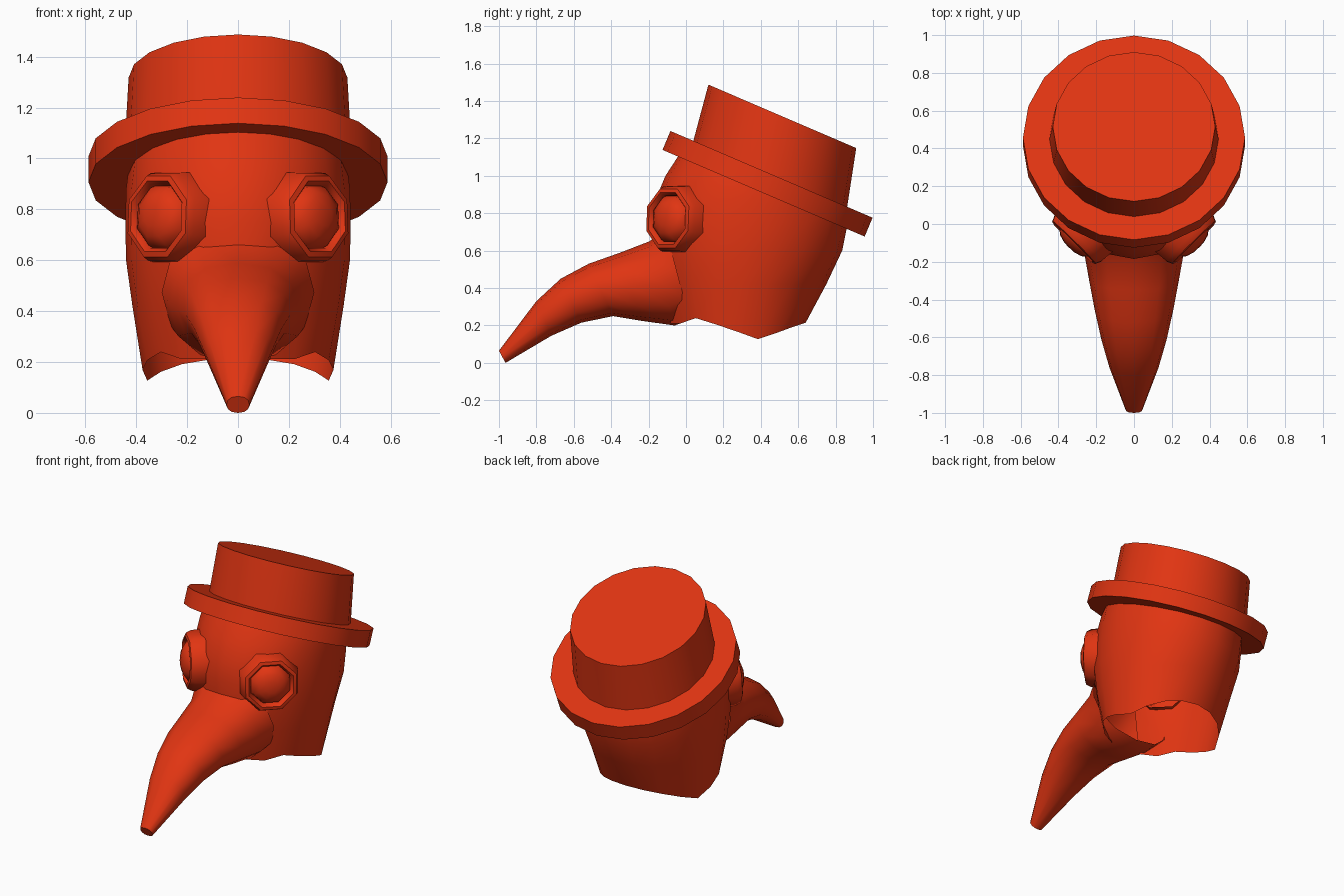
import bpy, bmesh
from math import sin, cos, pi
from mathutils import Vector

if "Cube" in bpy.data.objects:
    bpy.data.objects.remove(bpy.data.objects["Cube"])

red = bpy.data.materials.new("red")
red.diffuse_color = (0.75, 0.035, 0.006, 1)
red.use_nodes = True
red.node_tree.nodes["Principled BSDF"].inputs["Base Color"].default_value = red.diffuse_color


def finish(name, bm, angle=50):
    bmesh.ops.recalc_face_normals(bm, faces=bm.faces)
    me = bpy.data.meshes.new(name)
    bm.to_mesh(me)
    bm.free()
    ob = bpy.data.objects.new(name, me)
    bpy.context.collection.objects.link(ob)
    me.materials.append(red)
    bpy.ops.object.select_all(action='DESELECT')
    ob.select_set(True)
    bpy.context.view_layer.objects.active = ob
    bpy.ops.object.shade_smooth_by_angle(angle=angle * pi / 180)
    return ob


def ring(center, u, v, n, power=1.0):
    """n points around center; u and v are the half-axis vectors."""
    def s(t):
        return abs(t) ** power * (1 if t > 0 else -1) if abs(t) > 1e-6 else 0
    c, u, v = Vector(center), Vector(u), Vector(v)
    return [c + u * s(cos(2 * pi * i / n)) + v * s(sin(2 * pi * i / n))
            for i in range(n)]


def loft(rings, cap_start=False, cap_end=False):
    bm = bmesh.new()
    rows = [[bm.verts.new(p) for p in r] for r in rings]
    n = len(rows[0])
    for a, b in zip(rows, rows[1:]):
        for i in range(n):
            j = (i + 1) % n
            bm.faces.new((a[i], a[j], b[j], b[i]))
    if cap_start:
        bm.faces.new(rows[0])
    if cap_end:
        bm.faces.new(rows[-1])
    return bm


def lerp_table(table, t):
    for (a, za), (b, zb) in zip(table, table[1:]):
        if t <= b:
            return za + (zb - za) * max(0, (t - a) / (b - a))
    return table[-1][1]


# hood: open-bottomed shell with a ragged hem, cut off inside the tilted brim
HOOD = [(0.20, -0.10, 0.64, 0.375), (0.42, -0.15, 0.75, 0.415),
        (0.60, -0.18, 0.835, 0.44), (0.75, -0.185, 0.865, 0.443),
        (0.88, -0.16, 0.865, 0.44), (1.00, -0.11, 0.84, 0.425),
        (1.10, -0.045, 0.80, 0.40), (1.25, 0.06, 0.75, 0.37)]
HEM = [(-0.10, 0.22), (-0.06, 0.20), (0.05, 0.24), (0.21, 0.19),
       (0.39, 0.125), (0.55, 0.185), (0.64, 0.215)]
rings = [ring((0, (f + b) / 2, z), (0, (f - b) / 2, 0), (w, 0, 0), 20)
         for z, f, b, w in HOOD]
for p in rings[0]:
    p.z = lerp_table(HEM, p.y)
bm = loft(rings)
tilt = Vector((0, 0.394, 0.919))
bmesh.ops.bisect_plane(bm, geom=bm.verts[:] + bm.edges[:] + bm.faces[:],
                       plane_co=(0, 0.435, 0.95), plane_no=tilt, clear_outer=True)
# opening where the beak joins
hole = [f for f in bm.faces if f.calc_center_median().y < -0.05
        and abs(f.calc_center_median().x) < 0.15
        and f.calc_center_median().z < 0.55]
bmesh.ops.delete(bm, geom=hole, context='FACES')
finish("hood", bm)

# beak: curved taper; each row is top (y, z), bottom (y, z), half width
BEAK = [((-1.0, 0.065), (-0.965, 0.0), 0.045),
        ((-0.80, 0.33), (-0.72, 0.145), 0.13),
        ((-0.67, 0.45), (-0.56, 0.215), 0.172),
        ((-0.52, 0.53), (-0.39, 0.25), 0.208),
        ((-0.35, 0.59), (-0.24, 0.225), 0.238),
        ((-0.195, 0.65), (-0.06, 0.20), 0.268),
        ((-0.11, 0.72), (0.02, 0.23), 0.30)]
rings = []
for t, b, w in BEAK:
    top, bot = Vector((0, *t)), Vector((0, *b))
    rings.append(ring((top + bot) / 2, (top - bot) / 2, (w, 0, 0), 12, 0.88))
finish("beak", loft(rings, cap_start=True))

# hat: brim and crown share the tilted plane
across = Vector((0, 0.919, -0.394))
side = Vector((1, 0, 0))


def hat_ring(y, z, r):
    return ring((0, y, z), across * r, side * r, 20)


finish("hat_brim", loft([hat_ring(0.415, 0.907, 0.588),
                         hat_ring(0.457, 1.008, 0.588)], True, True))
finish("hat_crown", loft([hat_ring(0.445, 0.98, 0.449),
                          hat_ring(0.4525, 1.02, 0.447),
                          hat_ring(0.515, 1.318, 0.43)], True, True))

# goggles: eight-sided rim and domed lens, turned 45 degrees outward
RIM = [(0.195, -0.07), (0.187, 0.01), (0.172, 0.04), (0.150, 0.045),
       (0.134, 0.025), (0.130, -0.02)]
LENS = [(0.134, 0.0), (0.122, 0.035), (0.085, 0.062), (0.04, 0.075)]
for sx, label in ((1, "right"), (-1, "left")):
    out = Vector((sx * 0.7, -0.71, 0.05)).normalized()
    flat = out.cross(Vector((0, 0, 1))).normalized()
    up = flat.cross(out)
    mid = Vector((sx * 0.29, -0.07, 0.77))
    # half-step turn so flats sit at top and bottom
    u = flat * cos(pi / 8) + up * sin(pi / 8)
    v = up * cos(pi / 8) - flat * sin(pi / 8)
    for part, prof, cap in (("rim", RIM, False), ("lens", LENS, True)):
        rings = [ring(mid + out * d, u * r, v * r, 8) for r, d in prof]
        finish(f"goggle_{part}_{label}", loft(rings, cap_end=cap))
